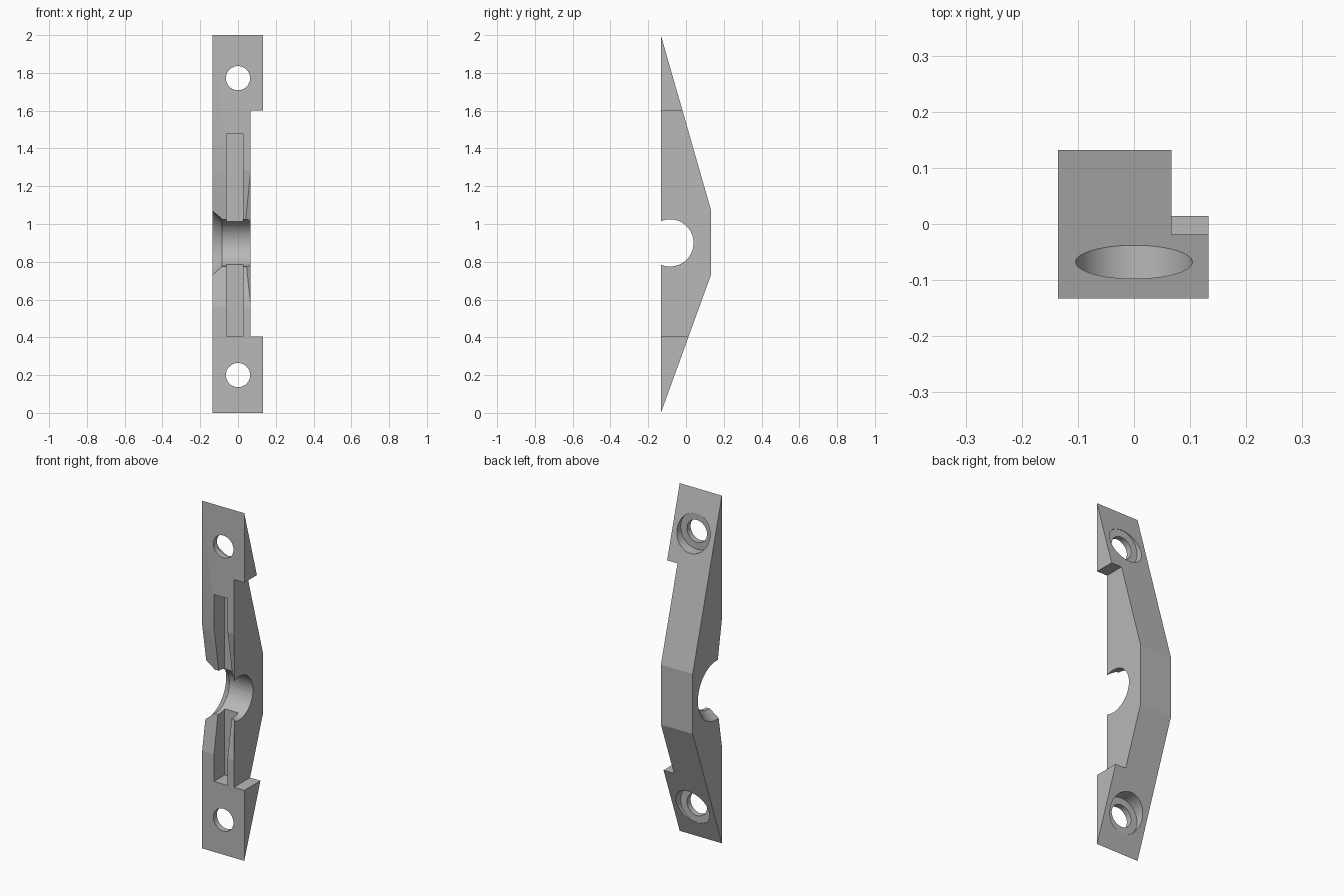
import bpy, bmesh, math
from mathutils import Matrix, Vector

cube = bpy.data.objects.get("Cube")
if cube:
    bpy.data.objects.remove(cube, do_unlink=True)

grey = bpy.data.materials.new("plain grey")
grey.use_nodes = True
colour = (0.48, 0.48, 0.48, 1)
grey.diffuse_color = colour
grey.node_tree.nodes["Principled BSDF"].inputs["Base Color"].default_value = colour


def make_object(name, bm):
    bmesh.ops.recalc_face_normals(bm, faces=bm.faces)
    mesh = bpy.data.meshes.new(name)
    bm.to_mesh(mesh)
    bm.free()
    mesh.materials.append(grey)
    obj = bpy.data.objects.new(name, mesh)
    bpy.context.collection.objects.link(obj)
    return obj


def hull(name, points):
    bm = bmesh.new()
    verts = [bm.verts.new(p) for p in points]
    bmesh.ops.convex_hull(bm, input=verts)
    return make_object(name, bm)


def block(name, xs, ys, zs):
    return hull(name, [(x, y, z) for x in xs for y in ys for z in zs])


def round_cutter(name, start, end, r1, r2):
    # Tapered or straight round cutter between two points
    start, end = Vector(start), Vector(end)
    axis = end - start
    turn = axis.to_track_quat('Z', 'Y').to_matrix().to_4x4()
    bm = bmesh.new()
    bmesh.ops.create_cone(bm, cap_ends=True, segments=64, radius1=r1, radius2=r2,
                          depth=axis.length,
                          matrix=Matrix.Translation((start + end) / 2) @ turn)
    return make_object(name, bm)


# Main bracket: side profile extruded across the width
FRONT, LEFT, RIGHT = -0.133, 0.133, -0.135
profile = [(FRONT, 0), (FRONT, 2), (0.132, 1.075), (0.132, 0.73)]
bracket = hull("bracket_body", [(x, y, z) for x in (RIGHT, LEFT) for y, z in profile])

cutters = [block("side_notch", (0.067, 0.3), (-0.3, 0.3), (0.405, 1.6))]

# Shallow ramps leading from the front face into the cross bore
ramp = [(x, y, z) for x in (-0.2, 0.03)
        for y, z in ((-0.145, 1.36), (-0.072, 0.92), (-0.145, 0.49))]
ramp += [(0.075, -0.145, 1.36), (0.075, -0.145, 0.49)]
ramp += [(x, -0.2, z) for x in (-0.2, 0.075) for z in (0.49, 1.36)]
cutters.append(hull("front_ramp", ramp))

# Long front slot
cutters.append(block("front_slot", (-0.06, 0.027), (-0.3, -0.035), (0.405, 1.48)))

# Cross bore with a flared mouth
cutters.append(round_cutter("cross_bore", (-0.3, -0.085, 0.9), (0.3, -0.085, 0.9), 0.125, 0.125))
cutters.append(round_cutter("bore_flare", (-0.073, -0.085, 0.9), (-0.155, -0.085, 0.9), 0.116, 0.187))

# Screw holes with counterbores opening at the back
for z in (0.2, 1.772):
    cutters.append(round_cutter("screw_hole", (0, -0.3, z), (0, 0.3, z), 0.064, 0.064))
    cutters.append(round_cutter("counterbore", (0, -0.1, z), (0, 0.3, z), 0.104, 0.104))

bpy.context.view_layer.objects.active = bracket
for cutter in cutters:
    cutter.hide_render = True
    mod = bracket.modifiers.new("cut", 'BOOLEAN')
    mod.operation = 'DIFFERENCE'
    mod.solver = 'EXACT'
    mod.object = cutter
    bpy.ops.object.modifier_apply(modifier=mod.name)
    bpy.data.objects.remove(cutter, do_unlink=True)

# Smooth bores, sharp edges
bpy.ops.object.select_all(action='DESELECT')
bracket.select_set(True)
bpy.ops.object.shade_smooth_by_angle(angle=math.radians(20))
for face in bracket.data.polygons:
    if len(face.vertices) > 6:
        face.use_smooth = False
